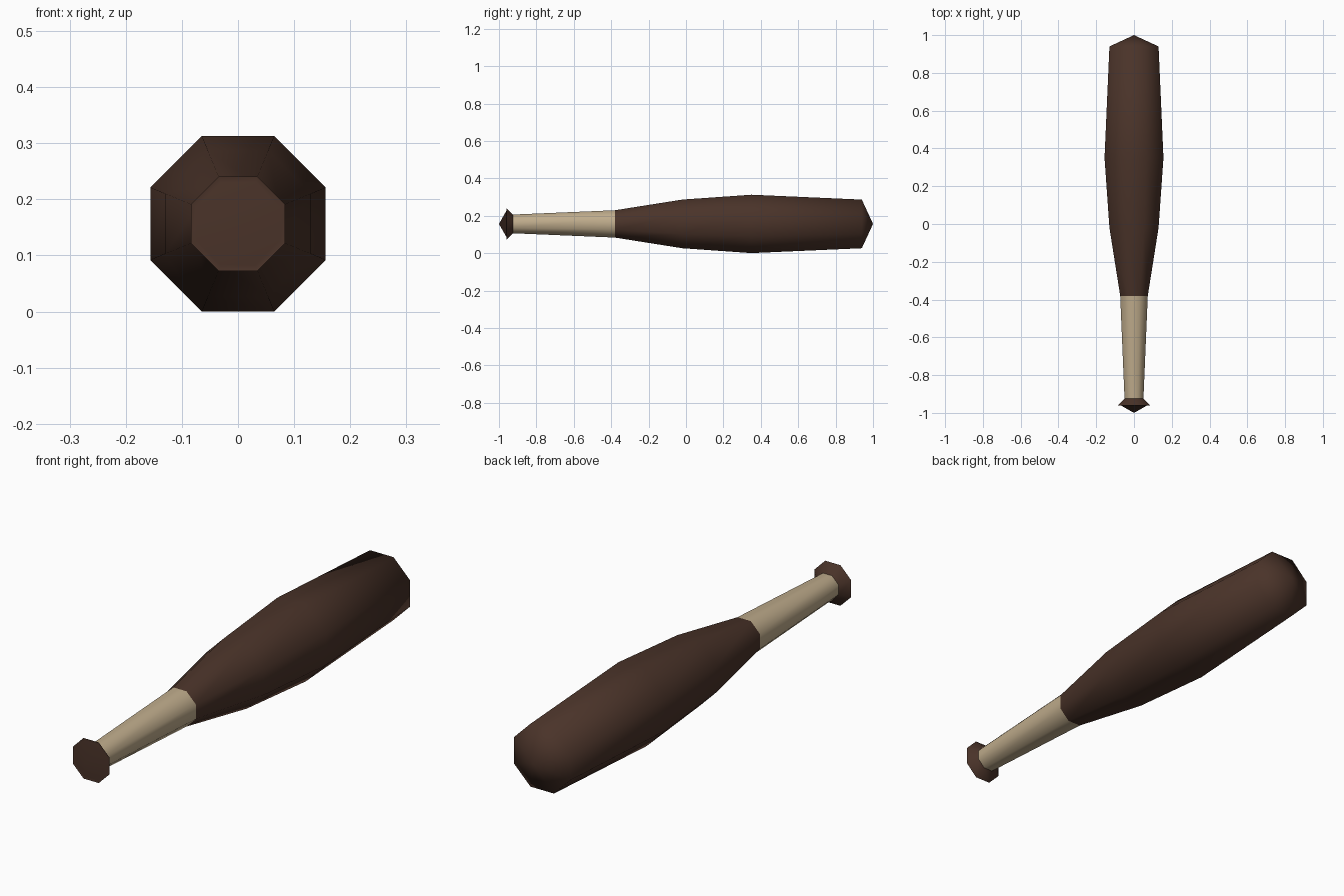
import bpy, bmesh, math

if "Cube" in bpy.data.objects:
    bpy.data.objects.remove(bpy.data.objects["Cube"])

SIDES = 8
CZ = 0.1565
K = 1 / math.cos(math.pi / SIDES)   # flat-to-flat half width -> corner radius


def material(name, rgb):
    m = bpy.data.materials.new(name)
    m.diffuse_color = (*rgb, 1)
    m.use_nodes = True
    m.node_tree.nodes["Principled BSDF"].inputs["Base Color"].default_value = m.diffuse_color
    return m


wood = material("dark wood", (0.068, 0.033, 0.022))
wrap = material("tan grip wrap", (0.52, 0.41, 0.26))


def lathe(name, profile, mat, angle):
    """Spin (y, half width) points around the long y axis as an octagon."""
    bm = bmesh.new()
    rings = []
    for y, r in profile:
        if r == 0:
            rings.append([bm.verts.new((0, y, CZ))] * SIDES)
            continue
        ring = []
        for i in range(SIDES):
            a = 2 * math.pi * (i + 0.5) / SIDES
            ring.append(bm.verts.new((r * K * math.cos(a), y, CZ + r * K * math.sin(a))))
        rings.append(ring)
    for a, b in zip(rings, rings[1:]):
        for i in range(SIDES):
            j = (i + 1) % SIDES
            corners = list(dict.fromkeys((a[i], b[i], b[j], a[j])))
            bm.faces.new(corners)
    bm.normal_update()
    # outward normals point away from the long axis
    if sum(f.normal.x * f.calc_center_median().x for f in bm.faces) < 0:
        bmesh.ops.reverse_faces(bm, faces=bm.faces[:])
    me = bpy.data.meshes.new(name)
    bm.to_mesh(me)
    bm.free()
    me.materials.append(mat)
    ob = bpy.data.objects.new(name, me)
    bpy.context.collection.objects.link(ob)
    bpy.ops.object.select_all(action='DESELECT')
    ob.select_set(True)
    bpy.context.view_layer.objects.active = ob
    bpy.ops.object.shade_smooth_by_angle(angle=math.radians(angle))


# Knob at the handle end, with a thin raised rim around its domed cap
lathe("knob", [(-1, 0), (-0.958, 0.074), (-0.96, 0.084), (-0.925, 0.05)], wood, 60)
# Wrapped grip
lathe("grip", [(-0.925, 0.05), (-0.38, 0.073)], wrap, 60)
# Barrel with a shallow pointed end
lathe("barrel", [(-0.38, 0.073), (-0.02, 0.13), (0.35, 0.156), (0.94, 0.13), (1, 0)], wood, 80)
